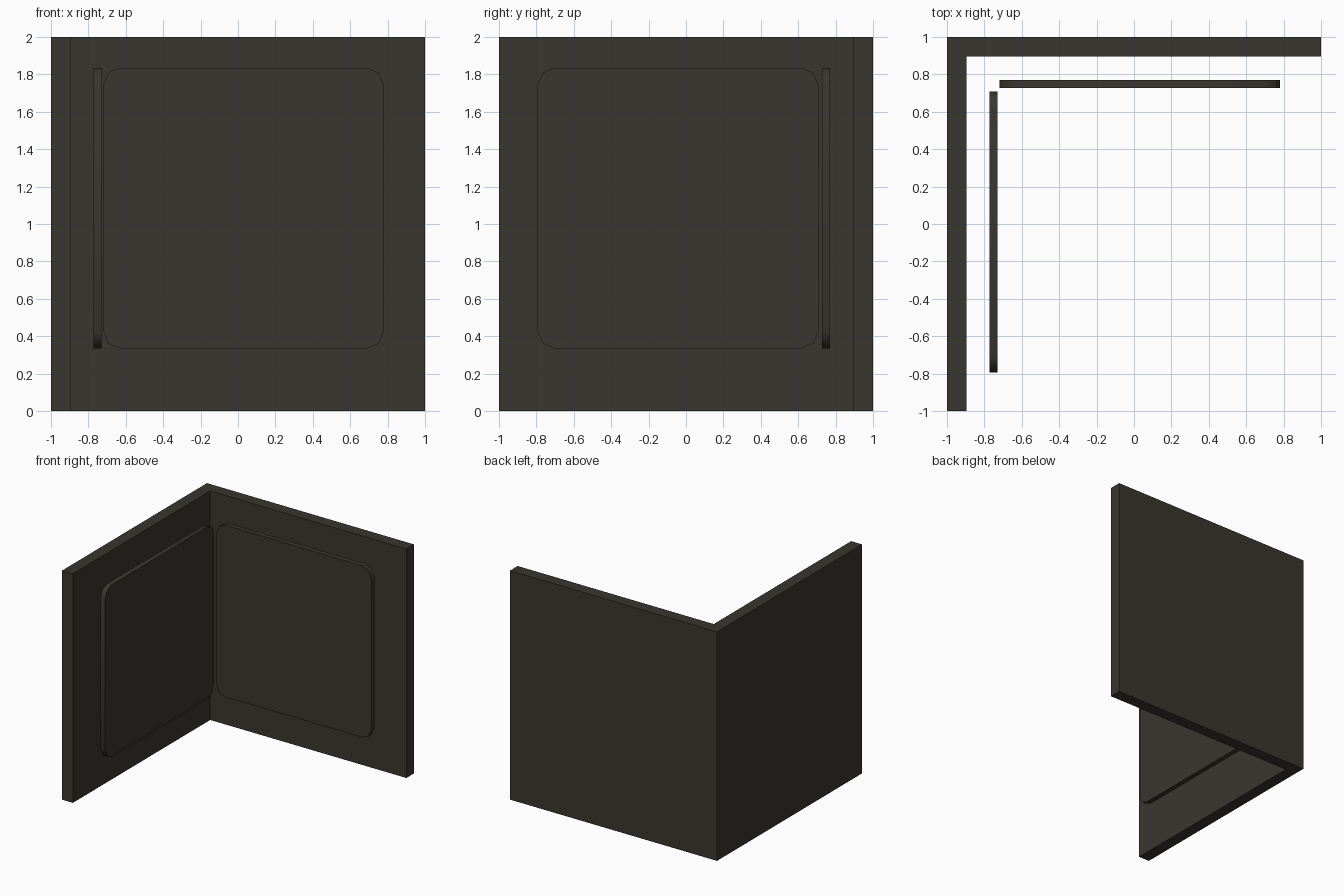
import bpy, bmesh, math
from mathutils import Vector

if "Cube" in bpy.data.objects:
    bpy.data.objects.remove(bpy.data.objects["Cube"])

mat = bpy.data.materials.new("dark olive grey")
mat.diffuse_color = (0.040, 0.037, 0.029, 1)
mat.use_nodes = True
mat.node_tree.nodes["Principled BSDF"].inputs["Base Color"].default_value = mat.diffuse_color


def prism(name, points, offset, smooth=False):
    """Closed solid from a flat outline pushed along offset."""
    bm = bmesh.new()
    face = bm.faces.new([bm.verts.new(p) for p in points])
    ext = bmesh.ops.extrude_face_region(bm, geom=[face], use_keep_orig=True)
    moved = [v for v in ext["geom"] if isinstance(v, bmesh.types.BMVert)]
    bmesh.ops.translate(bm, verts=moved, vec=Vector(offset))
    bmesh.ops.recalc_face_normals(bm, faces=bm.faces[:])
    mesh = bpy.data.meshes.new(name)
    bm.to_mesh(mesh)
    bm.free()
    mesh.materials.append(mat)
    obj = bpy.data.objects.new(name, mesh)
    bpy.context.collection.objects.link(obj)
    if smooth:
        bpy.ops.object.select_all(action='DESELECT')
        obj.select_set(True)
        bpy.context.view_layer.objects.active = obj
        bpy.ops.object.shade_smooth_by_angle(angle=math.radians(50))
    return obj


def rounded_rect(u0, u1, v0, v1, r, seg=2):
    """Outline with faceted round corners."""
    corners = [(u1 - r, v1 - r), (u0 + r, v1 - r), (u0 + r, v0 + r), (u1 - r, v0 + r)]
    pts = []
    for i, (cu, cv) in enumerate(corners):
        for k in range(seg + 1):
            a = math.pi / 2 * (i + k / seg)
            pts.append((cu + r * math.cos(a), cv + r * math.sin(a)))
    return pts


# L-shaped corner wall
T = 0.895
prism("corner_wall",
      [(-1, -1, 0), (-T, -1, 0), (-T, T, 0), (1, T, 0), (1, 1, 0), (-1, 1, 0)],
      (0, 0, 2))

# rounded panel floating in front of the back wall
prism("back_panel",
      [(u, 0.728, v) for u, v in rounded_rect(-0.72, 0.78, 0.335, 1.835, 0.09)],
      (0, 0.043, 0), True)

# rounded panel floating beside the left wall
prism("left_panel",
      [(-0.772, u, v) for u, v in rounded_rect(-0.793, 0.708, 0.335, 1.835, 0.09)],
      (0.043, 0, 0), True)
